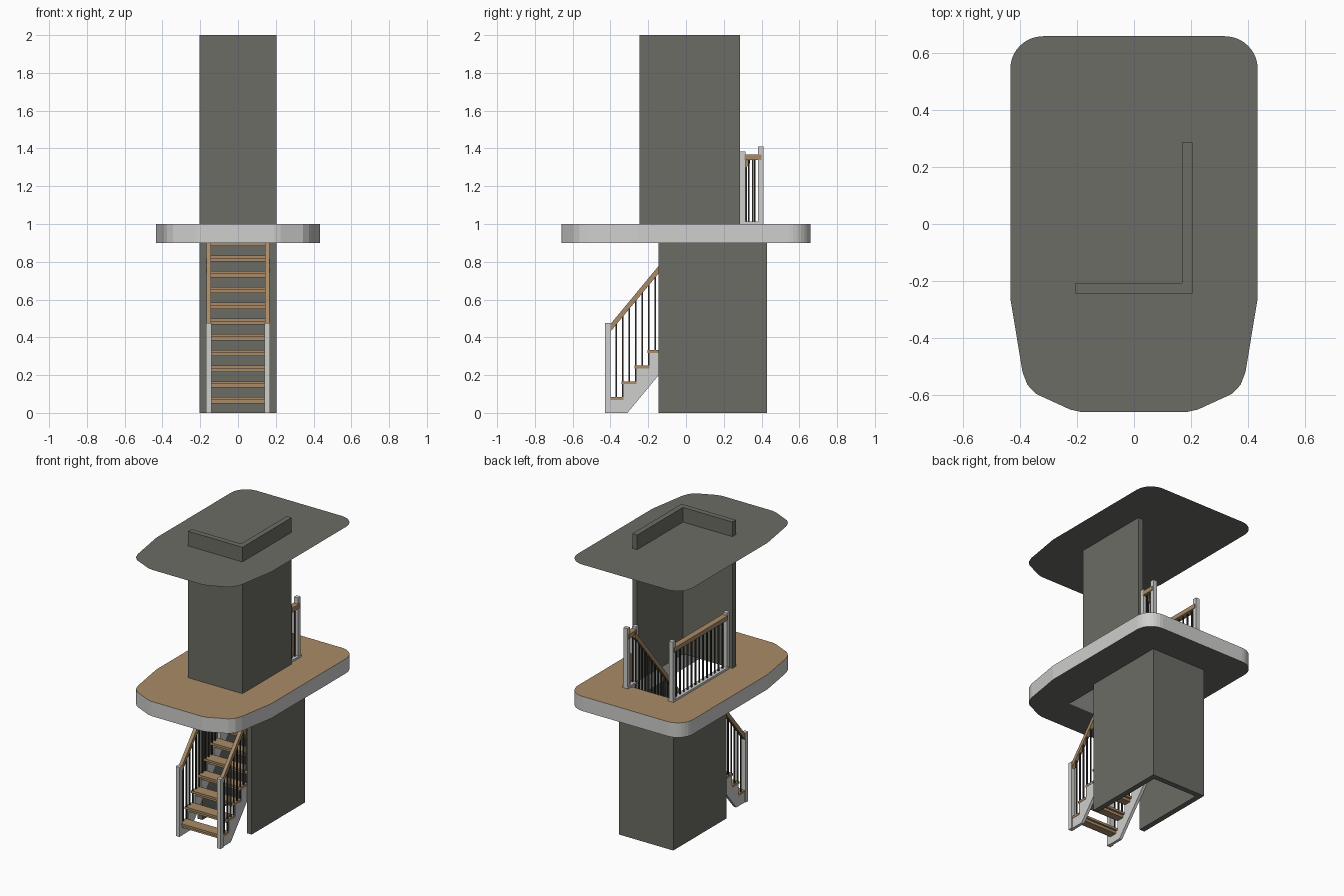
import bpy, bmesh, math

if "Cube" in bpy.data.objects:
    bpy.data.objects.remove(bpy.data.objects["Cube"])

def mat(name, rgb):
    m = bpy.data.materials.new(name)
    m.diffuse_color = (*rgb, 1)
    m.use_nodes = True
    m.node_tree.nodes["Principled BSDF"].inputs["Base Color"].default_value = m.diffuse_color
    return m

GREY = mat("wall grey", (0.15, 0.15, 0.13))
LIGHT = mat("painted light grey", (0.62, 0.62, 0.61))
WOOD = mat("warm wood", (0.40, 0.26, 0.14))
DARK = mat("dark metal", (0.035, 0.032, 0.03))

def finish(bm, name, *mats):
    bmesh.ops.recalc_face_normals(bm, faces=bm.faces)
    me = bpy.data.meshes.new(name)
    bm.to_mesh(me)
    bm.free()
    for m in mats:
        me.materials.append(m)
    ob = bpy.data.objects.new(name, me)
    bpy.context.collection.objects.link(ob)
    return ob

def add_box(bm, x0, x1, y0, y1, z0, z1):
    vs = bmesh.ops.create_cube(bm, size=1)["verts"]
    for v in vs:
        v.co.x = x1 if v.co.x > 0 else x0
        v.co.y = y1 if v.co.y > 0 else y0
        v.co.z = z1 if v.co.z > 0 else z0

def boxes(name, m, items):
    bm = bmesh.new()
    for b in items:
        add_box(bm, *b)
    return finish(bm, name, m)

def prism(name, m, pts, axis, a, b):
    """Extrude a 2D profile along x (profile y,z) or z (profile x,y)."""
    bm = bmesh.new()
    place = (lambda p, t: (t, *p)) if axis == "x" else (lambda p, t: (*p, t))
    f = bm.faces.new([bm.verts.new(place(p, a)) for p in pts])
    ext = bmesh.ops.extrude_face_region(bm, geom=[f])["geom"]
    d = (b - a, 0, 0) if axis == "x" else (0, 0, b - a)
    bmesh.ops.translate(bm, vec=d, verts=[v for v in ext if isinstance(v, bmesh.types.BMVert)])
    return finish(bm, name, m)

# Floor outline: rounded back corners, tapered front
half = [(0.19, -0.66), (0.225, -0.652), (0.345, -0.597), (0.375, -0.565), (0.392, -0.52),
        (0.435, -0.26)]
for i in range(9):
    a = math.radians(90 * i / 8)
    half.append((0.32 + 0.115 * math.cos(a), 0.545 + 0.115 * math.sin(a)))
outline = half + [(-x, y) for x, y in reversed(half)]

# Floor slab with a stairwell whose front side slopes for headroom
bm = bmesh.new()
def ring(pts, z):
    vs = [bm.verts.new((x, y, z)) for x, y in pts]
    return vs, [bm.edges.new((vs[i - 1], vs[i])) for i in range(len(vs))]
def hole(y0, y1):
    return [(-0.165, y0), (0.165, y0), (0.165, y1), (-0.165, y1)]
rings = {z: (ring(outline, z), ring(hole(*h), z))
         for z, h in ((0.9, (-0.425, 0.393)), (1.0, (-0.207, 0.37)))}
for z, (o, h) in rings.items():
    bmesh.ops.triangle_fill(bm, use_beauty=True, edges=o[1] + h[1])
for k in (0, 1):
    lo, hi = rings[0.9][k][0], rings[1.0][k][0]
    for i in range(len(lo)):
        bm.faces.new((lo[i - 1], lo[i], hi[i], hi[i - 1]))
for f in bm.faces:
    zs = [v.co.z for v in f.verts]
    f.material_index = 1 if min(zs) > 0.95 else 2 if max(zs) < 0.95 else 0
finish(bm, "floor_slab", LIGHT, WOOD, GREY)

# Ceiling sheet
bm = bmesh.new()
bm.faces.new([bm.verts.new((x, y, 1.9)) for x, y in outline])
finish(bm, "ceiling_sheet", GREY)

# Walls: U below, L above
prism("lower_walls", GREY, [(-0.205, -0.145), (-0.168, -0.145), (-0.168, 0.393), (0.168, 0.393),
      (0.168, -0.145), (0.205, -0.145), (0.205, 0.43), (-0.205, 0.43)], "z", 0, 0.9)
prism("upper_walls", GREY, [(-0.205, -0.245), (0.205, -0.245), (0.205, 0.287), (0.168, 0.287),
      (0.168, -0.207), (-0.205, -0.207)], "z", 1.0, 2.0)

# Stairs
N, RISE, RUN, Y0, T = 11, 1 / 12, 0.069, -0.40, 0.015
SLOPE = RISE / RUN
def rail_z(y):
    return 0.45 + SLOPE * (y + 0.4)

boxes("treads", WOOD, [(-0.165, 0.165, Y0 + RUN * i - 0.01, Y0 + RUN * (i + 1),
      RISE * (i + 1) - T, RISE * (i + 1)) for i in range(N)])
boxes("tread_supports", WOOD, [(-0.143, 0.143, Y0 + RUN * i + 0.002, Y0 + RUN * i + 0.055,
      RISE * (i + 1) - T - 0.018, RISE * (i + 1) - T) for i in range(N)])

saw = [(Y0, 0)]
for i in range(N):
    z = RISE * (i + 1) - T
    saw += [(Y0 + RUN * i, z), (Y0 + RUN * (i + 1), z)]
saw += [(Y0 + RUN * N, SLOPE * (Y0 + RUN * N + 0.31)), (-0.31, 0)]

for side, s, y_end in (("left", -1, -0.02), ("right", 1, 0.34)):
    prism(side + "_stringer", LIGHT, saw, "x", s * 0.143, s * 0.163)
    prism(side + "_stair_handrail", WOOD,
          [(y, rail_z(y) + d) for y, d in ((-0.41, -0.02), (y_end, -0.02), (y_end, 0.02), (-0.41, 0.02))],
          "x", s * 0.143, s * 0.167)
    bars = []
    for k in range(2 * N):
        y = Y0 + 0.03 + RUN / 2 * k
        if y < y_end:
            bars.append((s * 0.155 - 0.004, s * 0.155 + 0.004, y - 0.004, y + 0.004,
                         RISE * (k // 2 + 1), rail_z(y)))
    boxes(side + "_stair_balusters", DARK, bars)
boxes("bottom_newel_posts", LIGHT, [(s * 0.155 - 0.014, s * 0.155 + 0.014, -0.43, -0.40, 0, 0.475)
                                    for s in (-1, 1)])

# Landing railings: long on the left, short on the right
for side, x, ya, yb, n in (("left", -0.172, -0.19, 0.395, 13), ("right", 0.172, 0.30, 0.395, 2)):
    boxes(side + "_landing_posts", LIGHT, [(x - 0.015, x + 0.015, y - 0.014, y + 0.014, 1.0, z)
                                           for y, z in ((ya, 1.385), (yb, 1.41))])
    boxes(side + "_landing_base", LIGHT, [(x - 0.02, x + 0.02, ya, yb + 0.014, 1.0, 1.014)])
    boxes(side + "_landing_handrail", WOOD, [(x - 0.02, x + 0.02, ya + 0.01, yb + 0.005, 1.338, 1.368)])
    step = (yb - ya) / (n + 1)
    boxes(side + "_landing_balusters", DARK,
          [(x - 0.004, x + 0.004, ya + step * k - 0.004, ya + step * k + 0.004, 1.014, 1.34)
           for k in range(1, n + 1)])
